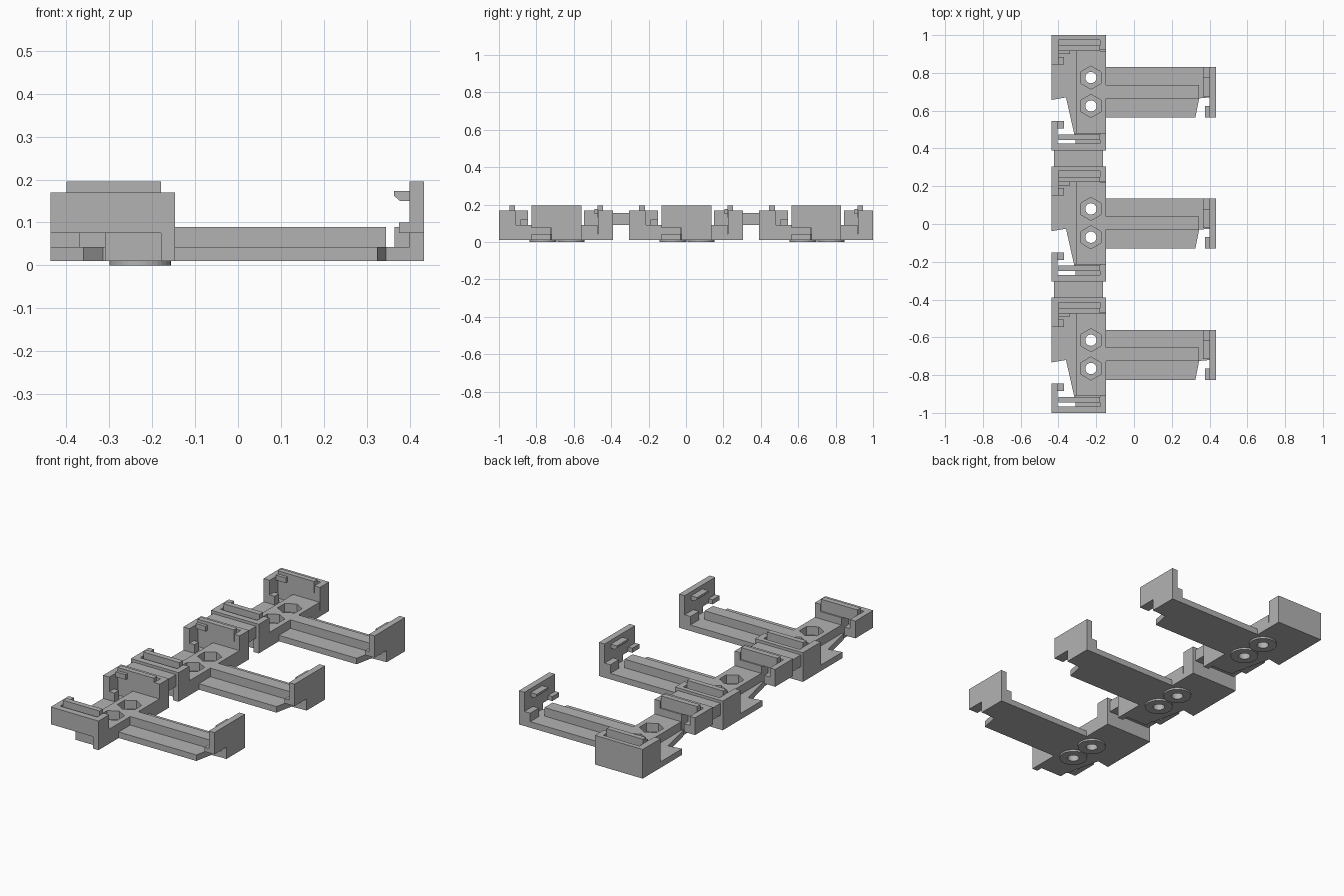
import bpy, bmesh
from math import pi

if "Cube" in bpy.data.objects:
    bpy.data.objects.remove(bpy.data.objects["Cube"], do_unlink=True)

grey = bpy.data.materials.new("plain grey")
grey.use_nodes = True
colour = (0.45, 0.45, 0.45, 1)
grey.diffuse_color = colour
grey.node_tree.nodes["Principled BSDF"].inputs["Base Color"].default_value = colour


def finish(name, bm, y):
    bmesh.ops.recalc_face_normals(bm, faces=bm.faces[:])
    mesh = bpy.data.meshes.new(name)
    bm.to_mesh(mesh)
    bm.free()
    mesh.materials.append(grey)
    ob = bpy.data.objects.new(name, mesh)
    ob.location.y = y
    bpy.context.collection.objects.link(ob)
    return ob


def prism(name, outline, z0, z1, y=0):
    """Extrude an outline in the ground plane."""
    bm = bmesh.new()
    face = bm.faces.new([bm.verts.new((px, py, z0)) for px, py in outline])
    top = bmesh.ops.extrude_face_region(bm, geom=[face])["geom"]
    moved = [v for v in top if isinstance(v, bmesh.types.BMVert)]
    bmesh.ops.translate(bm, verts=moved, vec=(0, 0, z1 - z0))
    return finish(name, bm, y)


def box(name, x0, x1, y0, y1, z0, z1, y=0):
    return prism(name, [(x0, y0), (x1, y0), (x1, y1), (x0, y1)], z0, z1, y)


def side_profile(name, points, y0, y1, y):
    """Extrude an x-z profile along y."""
    bm = bmesh.new()
    face = bm.faces.new([bm.verts.new((px, y0, pz)) for px, pz in points])
    top = bmesh.ops.extrude_face_region(bm, geom=[face])["geom"]
    moved = [v for v in top if isinstance(v, bmesh.types.BMVert)]
    bmesh.ops.translate(bm, verts=moved, vec=(0, y1 - y0, 0))
    return finish(name, bm, y)


def cylinders(name, sides, radius, z0, z1, y):
    """A pair of upright cylinders on the two screw positions."""
    bm = bmesh.new()
    for cy in (-0.07, 0.08):
        made = bmesh.ops.create_cone(bm, cap_ends=True, segments=sides, radius1=radius,
                                     radius2=radius, depth=z1 - z0)
        bmesh.ops.translate(bm, verts=made["verts"], vec=(-0.228, cy, (z0 + z1) / 2))
    return finish(name, bm, y)


def cut(ob, cutter):
    mod = ob.modifiers.new("hole", "BOOLEAN")
    mod.operation = "DIFFERENCE"
    mod.solver = "EXACT"
    mod.object = cutter
    cutter.hide_render = True
    cutter.hide_viewport = True
    cutter.display_type = "WIRE"


LEFT, RIGHT, END = -0.437, -0.147, 0.434
LOW, LEDGE, RIB, TOP, LIP = 0.01, 0.043, 0.09, 0.17, 0.195


def build_unit(y):
    # Base plate with a slanted notch, raised block and screw holes
    base = prism("base_plate", [(LEFT, 0.225), (LEFT, -0.038), (-0.36, -0.025),
                                (-0.315, -0.225), (RIGHT, -0.225), (RIGHT, 0.225)], LOW, LEDGE, y)
    block = box("raised_block", -0.308, RIGHT, -0.213, 0.222, LEDGE, RIB, y)
    washers = cylinders("screw_washers", 32, 0.072, 0, LOW, y)
    holes = cylinders("screw_hole_cutter", 24, 0.03, -0.1, 0.3, y)
    nuts = cylinders("nut_pocket_cutter", 6, 0.061, -0.1, 0.3, y)
    cut(base, holes)
    cut(washers, holes)
    cut(block, nuts)

    # Rear wall with trough and clip
    box("rear_outer_wall", LEFT, RIGHT, 0.28, 0.305, LOW, TOP, y)
    box("rear_wall_core", -0.40, -0.18, 0.225, 0.28, LOW, 0.13, y)
    box("rear_clip", -0.40, -0.18, 0.222, 0.25, 0.13, LIP, y)
    side_profile("rear_clip_nub", [(-0.40, 0.15), (-0.34, 0.15), (-0.34, 0.178), (-0.40, 0.178)],
                 0.205, 0.222, y)
    box("rear_side_wall", LEFT, -0.40, 0.15, 0.28, LOW, TOP, y)
    box("rear_side_nub", -0.40, -0.37, 0.15, 0.19, LEDGE, RIB, y)
    box("rear_column", -0.18, RIGHT, 0.225, 0.28, LOW, TOP, y)

    # Front hook, lifted clear of the ground at its free end
    box("front_outer_wall", LEFT, RIGHT, -0.305, -0.27, 0.075, TOP, y)
    box("front_side_wall", LEFT, -0.405, -0.27, -0.15, 0.075, TOP, y)
    box("front_side_nub", -0.405, -0.37, -0.19, -0.15, 0.075, 0.12, y)
    box("front_column", -0.18, RIGHT, -0.305, -0.213, LOW, TOP, y)
    box("front_wall_core", -0.31, -0.18, -0.27, -0.213, LOW, 0.13, y)
    box("front_clip", -0.40, -0.18, -0.25, -0.22, 0.13, LIP, y)

    # Arm: flat ledges with a rib along the middle
    prism("arm_ledge", [(RIGHT, -0.13), (0.325, -0.13), (0.345, -0.03), (0.40, -0.025),
                        (0.40, 0.135), (RIGHT, 0.135)], LOW, LEDGE, y)
    box("arm_rib", RIGHT, 0.345, -0.03, 0.04, LEDGE, RIB, y)

    # End plate with an open lower front corner
    plate = [(-0.13, 0.075), (-0.025, 0.075), (-0.025, LOW), (0.135, LOW), (0.135, LIP), (-0.13, LIP)]
    bm = bmesh.new()
    face = bm.faces.new([bm.verts.new((0.40, py, pz)) for py, pz in plate])
    grown = bmesh.ops.extrude_face_region(bm, geom=[face])["geom"]
    bmesh.ops.translate(bm, verts=[v for v in grown if isinstance(v, bmesh.types.BMVert)],
                        vec=(END - 0.40, 0, 0))
    finish("end_plate", bm, y)
    box("end_hook", 0.375, 0.40, -0.13, -0.07, 0.075, 0.1, y)
    box("end_rear_step", 0.365, 0.40, 0.06, 0.135, LEDGE, RIB, y)
    side_profile("end_clip", [(0.40, 0.15), (0.378, 0.15), (0.364, 0.162), (0.364, 0.173), (0.40, 0.173)],
                 -0.02, 0.08, y)


for centre in (-0.695, 0, 0.695):
    build_unit(centre)

# Links between neighbouring units
for side in (-1, 1):
    box("unit_link", -0.424, -0.163, -0.046, 0.046, RIB, 0.155, side * 0.3475)
